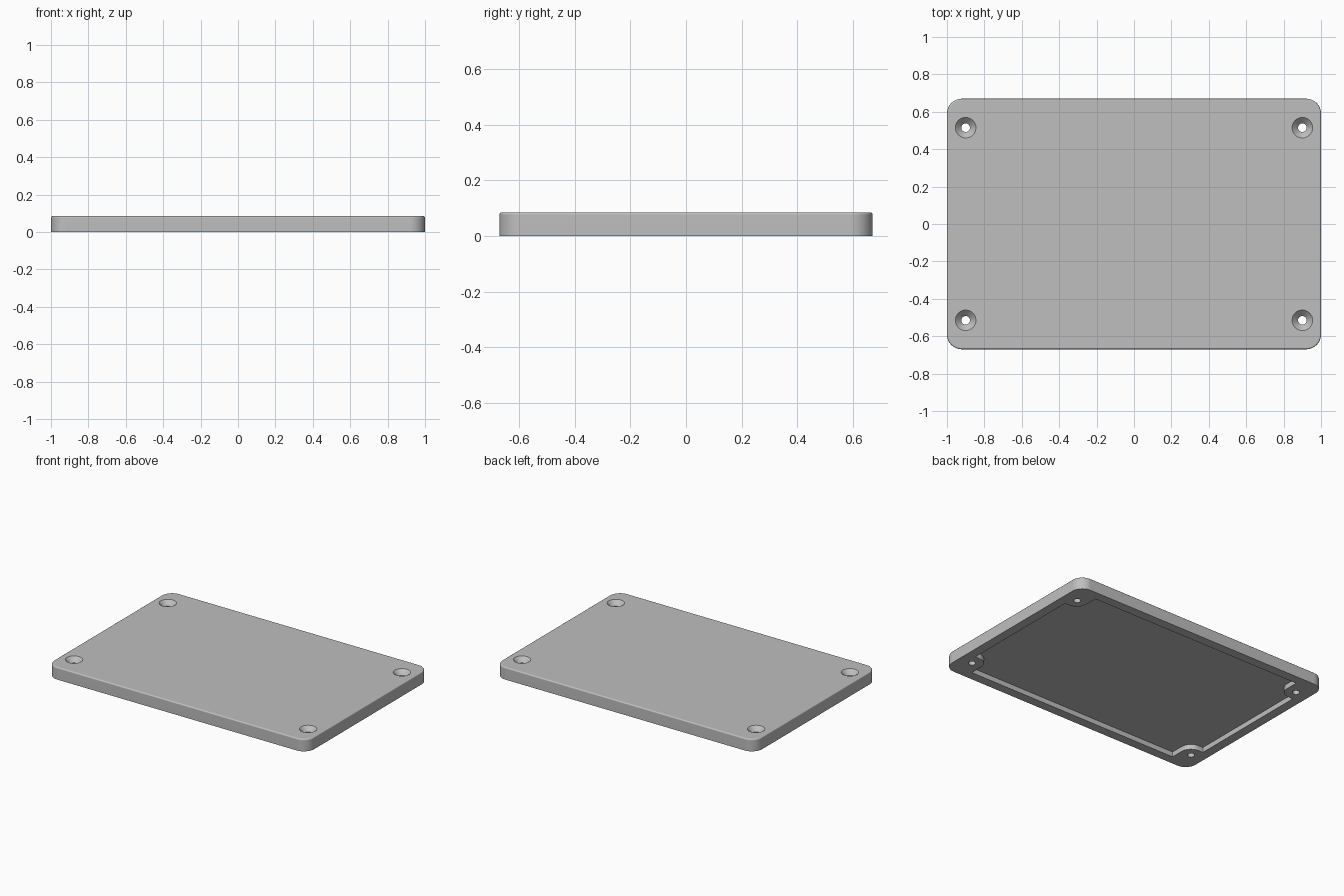
import bpy, bmesh
from math import sin, cos, pi, radians

cube = bpy.data.objects.get("Cube")
if cube:
    bpy.data.objects.remove(cube, do_unlink=True)

HALF_X, HALF_Y, HEIGHT = 1.0, 0.67, 0.085
CORNER, FILLET = 0.08, 0.009
HOLE_X, HOLE_Y = 0.9, 0.515
BOSS, RIM, DEPTH = 0.075, 0.065, 0.035

grey = bpy.data.materials.new("light_grey")
grey.use_nodes = True
colour = (0.52, 0.52, 0.52, 1)
grey.diffuse_color = colour
grey.node_tree.nodes["Principled BSDF"].inputs["Base Color"].default_value = colour


def arc(cx, cy, r, start, end, steps):
    angles = [radians(start + (end - start) * i / steps) for i in range(steps + 1)]
    return [(cx + r * cos(a), cy + r * sin(a)) for a in angles]


def four_corners(quarter):
    """Mirror the +x +y quarter of an outline into a full loop."""
    loop = []
    for sx, sy in ((1, 1), (-1, 1), (-1, -1), (1, -1)):
        points = [(x * sx, y * sy) for x, y in quarter]
        loop += points if sx * sy > 0 else points[::-1]
    return loop


def loft(name, layers):
    """Skin a stack of (outline, z) layers and cap both ends."""
    bm = bmesh.new()
    rings = [[bm.verts.new((x, y, z)) for x, y in outline] for outline, z in layers]
    n = len(rings[0])
    for low, high in zip(rings, rings[1:]):
        for i in range(n):
            j = (i + 1) % n
            bm.faces.new((low[i], low[j], high[j], high[i]))
    bm.faces.new(rings[0][::-1])
    bm.faces.new(rings[-1])
    bmesh.ops.recalc_face_normals(bm, faces=bm.faces)
    mesh = bpy.data.meshes.new(name)
    bm.to_mesh(mesh)
    bm.free()
    mesh.materials.append(grey)
    obj = bpy.data.objects.new(name, mesh)
    bpy.context.collection.objects.link(obj)
    return obj


def cut(target, cutter):
    cutter.hide_render = True
    mod = target.modifiers.new("cut", 'BOOLEAN')
    mod.operation, mod.solver, mod.object = 'DIFFERENCE', 'EXACT', cutter
    bpy.ops.object.modifier_apply(modifier=mod.name)
    bpy.data.objects.remove(cutter, do_unlink=True)


# Rounded plate with a small fillet round the top edge
def plate_outline(inset):
    return four_corners(arc(HALF_X - CORNER, HALF_Y - CORNER, CORNER - inset, 0, 90, 12))


layers = [(plate_outline(0), 0)]
for k in range(5):
    a = k / 4 * pi / 2
    layers.append((plate_outline(FILLET * (1 - cos(a))), HEIGHT - FILLET * (1 - sin(a))))
lid = loft("cover_plate", layers)
bpy.context.view_layer.objects.active = lid
lid.select_set(True)

# Shallow recess underneath, stepping round a boss at each screw hole
wall_x, wall_y = HALF_X - RIM, HALF_Y - RIM
quarter = [(wall_x, HOLE_Y - BOSS)]
quarter += arc(HOLE_X, HOLE_Y, BOSS, 270, 180, 10)
quarter += [(HOLE_X - BOSS, wall_y)]
outline = four_corners(quarter)
cut(lid, loft("recess_cutter", [(outline, -0.02), (outline, DEPTH)]))

# Countersunk screw holes
for sx in (-1, 1):
    for sy in (-1, 1):
        def ring(r):
            return arc(sx * HOLE_X, sy * HOLE_Y, r, 0, 360, 32)[:-1]
        cut(lid, loft("screw_cutter", [
            (ring(0.023), -0.02), (ring(0.023), HEIGHT - 0.032),
            (ring(0.055), HEIGHT), (ring(0.055), HEIGHT + 0.02)]))

bpy.ops.object.shade_smooth_by_angle(angle=radians(30))
normals = lid.modifiers.new("even_shading", 'WEIGHTED_NORMAL')
normals.keep_sharp = True
